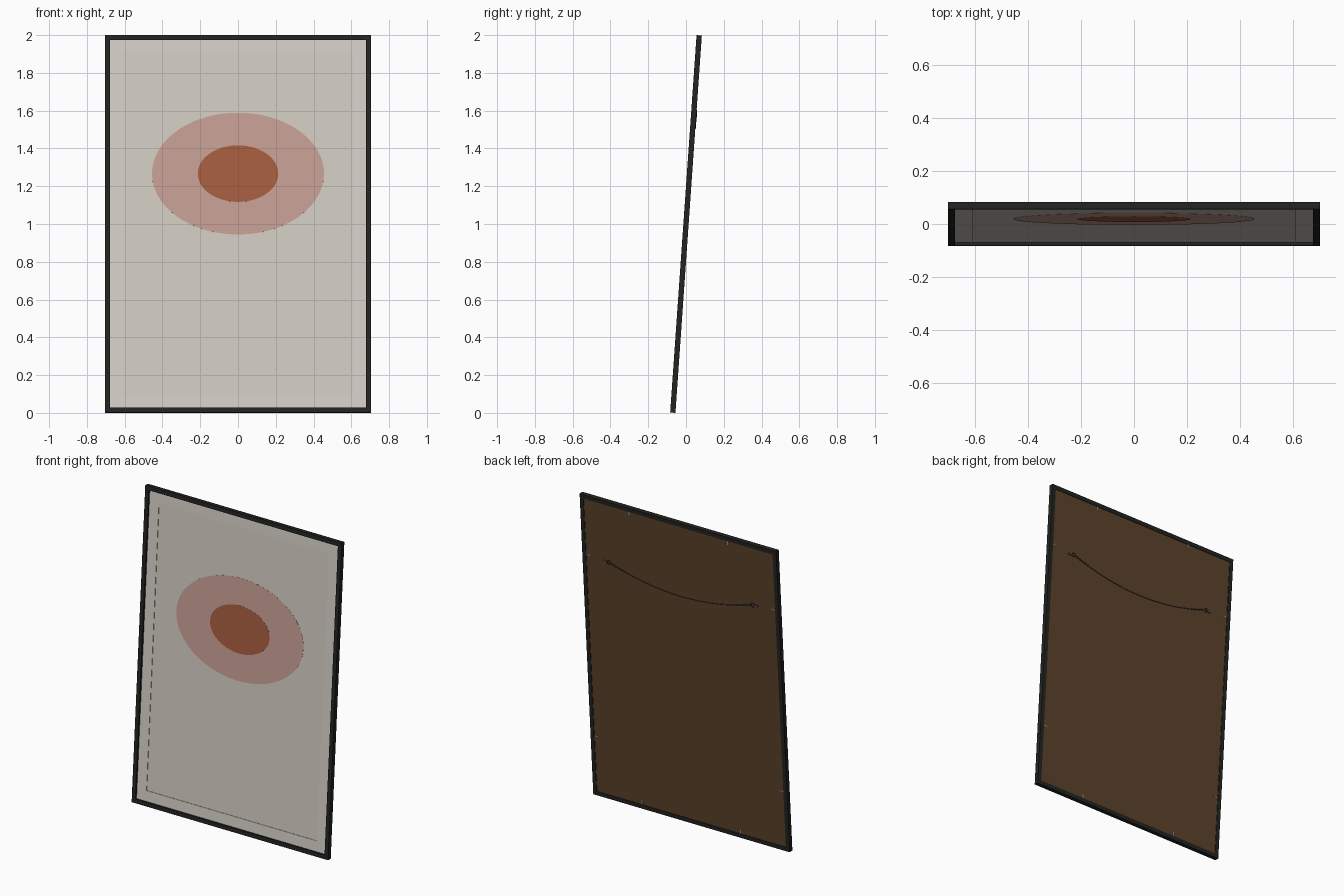
import bpy, bmesh, math
from mathutils import Matrix, Vector

cube = bpy.data.objects.get("Cube")
if cube:
    bpy.data.objects.remove(cube, do_unlink=True)

W, H, T = 1.406, 2.003, 0.028        # frame width, height, depth
RAIL = 0.026                         # visible rail width
LEAN = math.radians(4)

# Leaning pose: built upright on its centre, then tipped back onto the floor
POSE = Matrix.Translation((0, 0, 1)) @ Matrix.Rotation(-LEAN, 4, 'X') @ Matrix.Translation((0, 0, -H / 2))


def material(name, *srgb):
    linear = [((c / 255 + 0.055) / 1.055) ** 2.4 for c in srgb] + [1]
    m = bpy.data.materials.new(name)
    m.use_nodes = True
    m.diffuse_color = linear
    bsdf = m.node_tree.nodes["Principled BSDF"]
    bsdf.inputs["Base Color"].default_value = linear
    bsdf.inputs["Roughness"].default_value = 0.7
    return m


BLACK = material("black wood", 35, 35, 34)
MAT = material("mat cream", 213, 208, 199)
PAPER = material("paper cream", 210, 204, 194)
PINK = material("dusty pink", 199, 160, 149)
RUST = material("rust", 167, 94, 63)
BROWN = material("brown backing", 92, 68, 43)
STEEL = material("steel", 150, 150, 150)
WIRE = material("dark wire", 50, 50, 50)


def finish(name, bm, mat, smooth=False):
    bmesh.ops.recalc_face_normals(bm, faces=bm.faces)
    bm.transform(POSE)
    mesh = bpy.data.meshes.new(name)
    bm.to_mesh(mesh)
    bm.free()
    mesh.materials.append(mat)
    for p in mesh.polygons:
        p.use_smooth = smooth
    ob = bpy.data.objects.new(name, mesh)
    bpy.context.collection.objects.link(ob)
    return ob


def box(name, size, centre, mat):
    bm = bmesh.new()
    bmesh.ops.create_cube(bm, size=1, matrix=Matrix.Translation(centre) @ Matrix.Diagonal((*size, 1)))
    return finish(name, bm, mat)


def ring(name, w, h, border, y0, y1, mat):
    """Mitred rectangular ring, centred on the panel."""
    bm = bmesh.new()
    loops = []
    for inset, y in ((0, y0), (0, y1), (border, y1), (border, y0)):
        a, b = w / 2 - inset, h / 2 - inset
        loops.append([bm.verts.new((sx * a, y, H / 2 + sz * b))
                      for sx, sz in ((-1, -1), (1, -1), (1, 1), (-1, 1))])
    for i in range(4):
        p, q = loops[i], loops[(i + 1) % 4]
        for j in range(4):
            k = (j + 1) % 4
            bm.faces.new((p[j], p[k], q[k], q[j]))
    return finish(name, bm, mat)


def disc(name, rx, rz, depth, centre, mat, sides=64):
    bm = bmesh.new()
    place = (Matrix.Translation(centre) @ Matrix.Diagonal((rx, 1, rz, 1))
             @ Matrix.Rotation(math.pi / 2, 4, 'X'))
    bmesh.ops.create_cone(bm, cap_ends=True, segments=sides, radius1=1, radius2=1, depth=depth, matrix=place)
    return finish(name, bm, mat)


def tube(name, points, radius, mat, closed=False, sides=6):
    """Round tube swept along a path that lies near the back plane."""
    bm = bmesh.new()
    pts = [Vector(p) for p in points]
    n = len(pts)
    rows = []
    for i, p in enumerate(pts):
        a = pts[(i - 1) % n] if closed or i else p
        b = pts[(i + 1) % n] if closed or i < n - 1 else p
        t = (b - a).normalized()
        side = t.cross(Vector((0, 1, 0))).normalized()
        out = side.cross(t)
        rows.append([bm.verts.new(p + radius * (side * math.cos(u) + out * math.sin(u)))
                     for u in (math.tau * k / sides for k in range(sides))])
    for i in range(n if closed else n - 1):
        p, q = rows[i], rows[(i + 1) % n]
        for j in range(sides):
            k = (j + 1) % sides
            bm.faces.new((p[j], p[k], q[k], q[j]))
    if not closed:
        bm.faces.new(rows[0])
        bm.faces.new(rows[-1])
    return finish(name, bm, mat, smooth=True)


# Frame, mat with window, paper and backing
ring("frame", W, H, RAIL, -T / 2, T / 2, BLACK)
inner_w, inner_h = W - 2 * RAIL, H - 2 * RAIL
ring("mat_board", inner_w, inner_h, 0.068, -0.002, 0.002, MAT)
box("paper", (inner_w, 0.003, inner_h), (0, 0.0025, H / 2), PAPER)
box("backing_board", (inner_w, 0.006, inner_h), (0, 0.008, H / 2), BROWN)

# Painted ellipses
disc("outer_ellipse", 0.455, 0.323, 0.001, (0, 0.0007, 1.269), PINK, 96)
disc("inner_ellipse", 0.213, 0.150, 0.001, (0, 0.0001, 1.269), RUST, 96)

# Hanging wire, sagging between two rings
BACK, HANG_X, HANG_Z, SAG = 0.011, 0.52, 1.595, 0.085
steps = 32
path = []
for i in range(steps + 1):
    u = 2 * i / steps - 1
    path.append((u * (HANG_X - 0.015), BACK + 0.003, HANG_Z - SAG * (1 - u * u)))
tube("hanging_wire", path, 0.0028, WIRE)

for side, label in ((1, "left"), (-1, "right")):
    # Ring, strap and screw
    circle = [(side * (HANG_X - 0.004) + 0.012 * math.cos(a), BACK + 0.003, HANG_Z + 0.012 * math.sin(a))
              for a in (math.tau * k / 16 for k in range(16))]
    tube(label + "_hanger_ring", circle, 0.0028, WIRE, closed=True)
    box(label + "_hanger_strap", (0.03, 0.003, 0.016), (side * (HANG_X + 0.017), BACK + 0.001, HANG_Z), WIRE)
    disc(label + "_hanger_screw", 0.005, 0.005, 0.003, (side * (HANG_X + 0.02), BACK + 0.003, HANG_Z), STEEL, 12)
    # Wire end wound back on itself
    for k in range(5):
        u = 1 - 0.04 * (k + 1)
        p = (side * u * (HANG_X - 0.015), BACK + 0.003, HANG_Z - SAG * (1 - u * u))
        disc(f"{label}_wire_wrap_{k + 1}", 0.0045, 0.0045, 0.007, p, WIRE, 8)

# Retaining points pushed into the rails around the backing
for sx in (-1, 1):
    for sz in (-1, 1):
        tag = ("left" if sx > 0 else "right") + ("_upper" if sz > 0 else "_lower")
        box(tag + "_rail_point", (0.007, 0.002, 0.028),
            (sx * 0.352, BACK + 0.001, H / 2 + sz * (inner_h / 2 - 0.013)), STEEL)
        box(tag + "_side_point", (0.028, 0.002, 0.007),
            (sx * (inner_w / 2 - 0.013), BACK + 0.001, H / 2 + sz * 0.605), STEEL)
